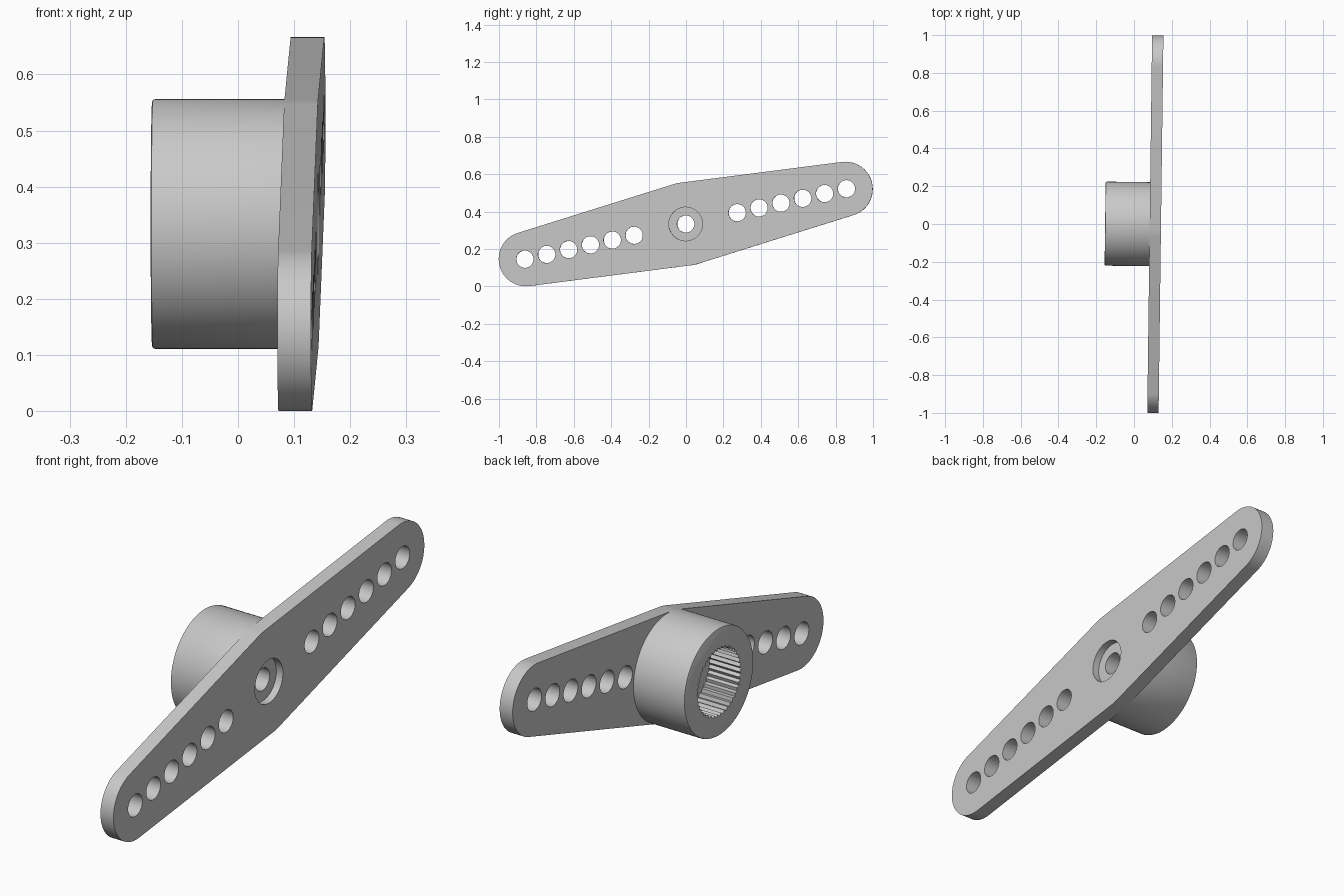
import bpy
import bmesh
import math

cube = bpy.data.objects.get("Cube")
if cube:
    bpy.data.objects.remove(cube)

# Plastic material
grey = bpy.data.materials.new("light grey plastic")
grey.use_nodes = True
COLOR = (0.58, 0.58, 0.58, 1)
grey.diffuse_color = COLOR
grey.node_tree.nodes["Principled BSDF"].inputs["Base Color"].default_value = COLOR

# Main sizes: local x is the shaft axis, local y runs along the arm
HUB_R, TIP_R, TIP_D = 0.2225, 0.146, 0.874
HUB_X, BACK_X, FACE_X = -0.153, 0.083, 0.143
FLOOR_X, RECESS_X = -0.01, 0.113
HOLE_R, RECESS_R, BORE_R = 0.046, 0.09, 0.143
TEETH = 40


def arc(cy, r, start, end, n):
    """Points of an arc around (cy, 0); angles are measured from +y."""
    steps = [start + (end - start) * i / n for i in range(n + 1)]
    return [(cy + r * math.cos(a), r * math.sin(a)) for a in steps]


def circle(cy, r, n=48):
    return arc(cy, r, 0, math.tau, n)[:-1]


def prism(name, outline, x0, x1):
    """Extrude a (y, z) outline along x and pose it on the tilted shaft."""
    bm = bmesh.new()
    base = bm.faces.new([bm.verts.new((x0, y, z)) for y, z in outline])
    top = bmesh.ops.extrude_face_region(bm, geom=[base])["geom"]
    for v in top:
        if isinstance(v, bmesh.types.BMVert):
            v.co.x = x1
    bmesh.ops.recalc_face_normals(bm, faces=bm.faces)
    mesh = bpy.data.meshes.new(name)
    bm.to_mesh(mesh)
    bm.free()
    mesh.materials.append(grey)
    ob = bpy.data.objects.new(name, mesh)
    bpy.context.collection.objects.link(ob)
    ob.location.z = 0.3335
    ob.rotation_euler = (math.radians(12.35), 0, -0.0128)
    return ob


def activate(ob):
    bpy.ops.object.select_all(action="DESELECT")
    ob.select_set(True)
    bpy.context.view_layer.objects.active = ob


def cut(ob, outline, x0, x1):
    """Subtract a prism from the object."""
    cutter = prism("cutter", outline, x0, x1)
    cutter.hide_render = True
    activate(ob)
    mod = ob.modifiers.new("cut", "BOOLEAN")
    mod.operation = "DIFFERENCE"
    mod.solver = "EXACT"
    mod.object = cutter
    bpy.ops.object.modifier_apply(modifier=mod.name)
    bpy.data.objects.remove(cutter)


# Double arm: rounded tips joined by tangent lines to the hub circle
lean = math.asin((HUB_R - TIP_R) / TIP_D)
q = math.pi / 2
outline = arc(TIP_D, TIP_R, -q + lean, q - lean, 36)
outline += arc(0, HUB_R, q - lean, q + lean, 6)
outline += arc(-TIP_D, TIP_R, q + lean, 3 * q - lean, 36)
outline += arc(0, HUB_R, 3 * q - lean, 3 * q + lean, 6)
arm = prism("double_arm", outline, BACK_X, FACE_X)

# Rows of linkage holes on both sides
for side in (-1, 1):
    for i in range(6):
        cut(arm, circle(side * (0.282 + 0.1196 * i), HOLE_R), 0, 0.3)

# Screw hole and screw head recess
cut(arm, circle(0, HOLE_R), 0, 0.3)
cut(arm, circle(0, RECESS_R), RECESS_X, 0.3)

# Hub with a softened outer rim
hub = prism("hub", circle(0, HUB_R, 96), HUB_X, BACK_X)
bm = bmesh.new()
bm.from_mesh(hub.data)
rim = [e for e in bm.edges if all(abs(v.co.x - HUB_X) < 1e-4 for v in e.verts)]
bmesh.ops.bevel(bm, geom=rim, offset=0.005, segments=2, profile=0.5, affect="EDGES")
bm.to_mesh(hub.data)
bm.free()

# Toothed shaft socket, then the screw hole through its floor
spline = []
for i in range(TEETH * 2):
    a = math.pi * i / TEETH
    r = BORE_R if i % 2 else BORE_R - 0.01
    spline.append((r * math.cos(a), r * math.sin(a)))
cut(hub, spline, -0.3, FLOOR_X)
cut(hub, circle(0, HOLE_R), -0.1, 0.3)

# Smooth round walls, keep hard edges
for ob in (arm, hub):
    activate(ob)
    bpy.ops.object.shade_smooth_by_angle(angle=math.radians(30))
